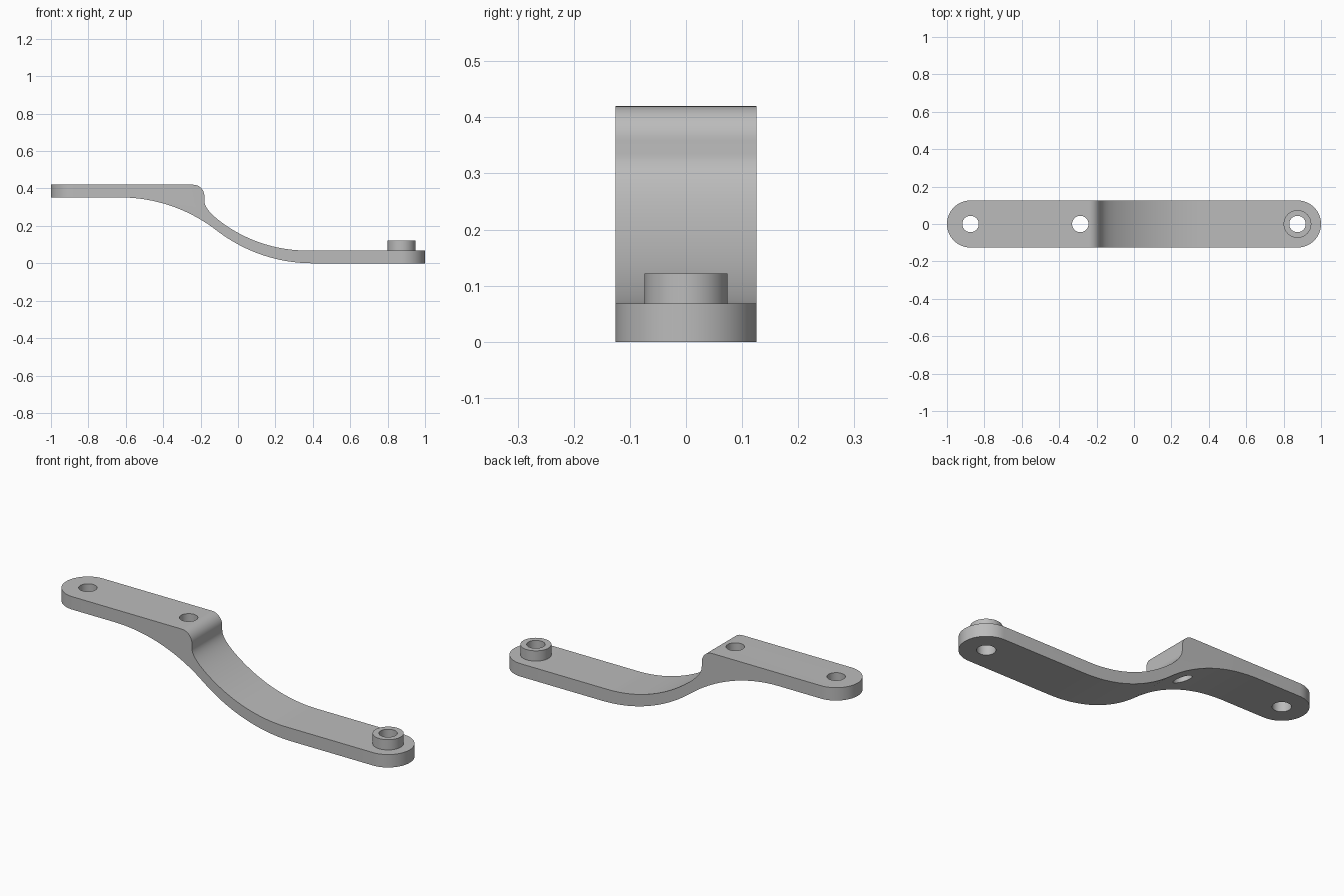
import bpy, bmesh
from math import sin, cos, pi, sqrt, radians
from mathutils import Vector

cube = bpy.data.objects.get("Cube")
if cube:
    bpy.data.objects.remove(cube, do_unlink=True)

HALF_WIDTH, END_X, HOLE_R = 0.126, 0.874, 0.044
TOP, STEP, PAD = 0.42, 0.352, 0.068

grey = bpy.data.materials.new("plain grey")
grey.use_nodes = True
grey.diffuse_color = (0.5, 0.5, 0.5, 1)
grey.node_tree.nodes["Principled BSDF"].inputs["Base Color"].default_value = (0.5, 0.5, 0.5, 1)


def prism(name, points, direction):
    """Extrude a closed outline along a direction."""
    bm = bmesh.new()
    face = bm.faces.new([bm.verts.new(p) for p in points])
    new = bmesh.ops.extrude_face_region(bm, geom=[face])["geom"]
    bmesh.ops.translate(bm, vec=Vector(direction),
                        verts=[v for v in new if isinstance(v, bmesh.types.BMVert)])
    bmesh.ops.recalc_face_normals(bm, faces=bm.faces)
    mesh = bpy.data.meshes.new(name)
    bm.to_mesh(mesh)
    bm.free()
    mesh.materials.append(grey)
    obj = bpy.data.objects.new(name, mesh)
    bpy.context.collection.objects.link(obj)
    return obj


def arc(cx, cy, r, start, end, n):
    angles = [radians(start + (end - start) * i / n) for i in range(n + 1)]
    return [(cx + r * cos(a), cy + r * sin(a)) for a in angles]


def cylinder(name, x, r, z0, z1):
    ring = arc(x, 0, r, 0, 360, 48)[:-1]
    return prism(name, [(px, py, z0) for px, py in ring], (0, 0, z1 - z0))


def cut(obj, cutter, operation):
    mod = obj.modifiers.new(cutter.name, "BOOLEAN")
    mod.operation, mod.object, mod.solver = operation, cutter, "EXACT"
    bpy.context.view_layer.objects.active = obj
    bpy.ops.object.modifier_apply(modifier=mod.name)


def samples(a, b, n):
    return [a + (b - a) * i / n for i in range(n + 1)]


# Underside: two tangent arcs forming an S between the two levels
S0, S1 = -0.63, 0.4
BEND = ((S1 - S0) ** 2 + STEP ** 2) / (4 * STEP)


def underside(x):
    if x < (S0 + S1) / 2:
        return STEP - BEND + sqrt(BEND ** 2 - (x - S0) ** 2)
    return BEND - sqrt(BEND ** 2 - (S1 - x) ** 2)


# Upper surface of the sloping part
def slope(x):
    r, cx = 0.77, 0.37
    return PAD + r - sqrt(r ** 2 - (cx - x) ** 2)


# Side profile: underside, lower pad, slope, fillet, step nose, upper bar
profile = [(-1.1, STEP)] + [(x, underside(x)) for x in samples(S0, S1, 48)]
profile += [(1.1, 0), (1.1, PAD)]
profile += [(x, slope(x)) for x in samples(0.37, -0.08, 24)]
p0 = Vector((-0.08, slope(-0.08)))
p1, p2 = Vector((-0.18, 0.285)), Vector((-0.18, 0.335))
for t in samples(0, 1, 12)[1:]:
    profile.append(tuple(p0 * (1 - t) ** 2 + p1 * 2 * t * (1 - t) + p2 * t * t))
profile += arc(-0.24, TOP - 0.06, 0.06, 0, 90, 12) + [(-1.1, TOP)]
bracket = prism("bracket_arm", [(x, -0.2, z) for x, z in profile], (0, 0.4, 0))

# Rounded plan outline
plan = arc(END_X, 0, HALF_WIDTH, -90, 90, 32) + arc(-END_X, 0, HALF_WIDTH, 90, 270, 32)
outline = prism("outline_cutter", [(x, y, -0.2) for x, y in plan], (0, 0, 1))
cut(bracket, outline, "INTERSECT")

# Raised collar on the lower pad
collar = cylinder("raised_collar", END_X, 0.074, PAD, 0.122)

# Bolt holes
cutters = [outline]
for x in (-END_X, -0.287, END_X):
    hole = cylinder("hole_cutter", x, HOLE_R, -0.2, 0.8)
    cutters.append(hole)
    cut(bracket, hole, "DIFFERENCE")
    if x == END_X:
        cut(collar, hole, "DIFFERENCE")
for cutter in cutters:
    bpy.data.objects.remove(cutter, do_unlink=True)

# Smooth curved walls, crisp edges
for obj in (bracket, collar):
    bpy.ops.object.select_all(action="DESELECT")
    obj.select_set(True)
    bpy.context.view_layer.objects.active = obj
    bpy.ops.object.shade_smooth_by_angle(angle=radians(30))
